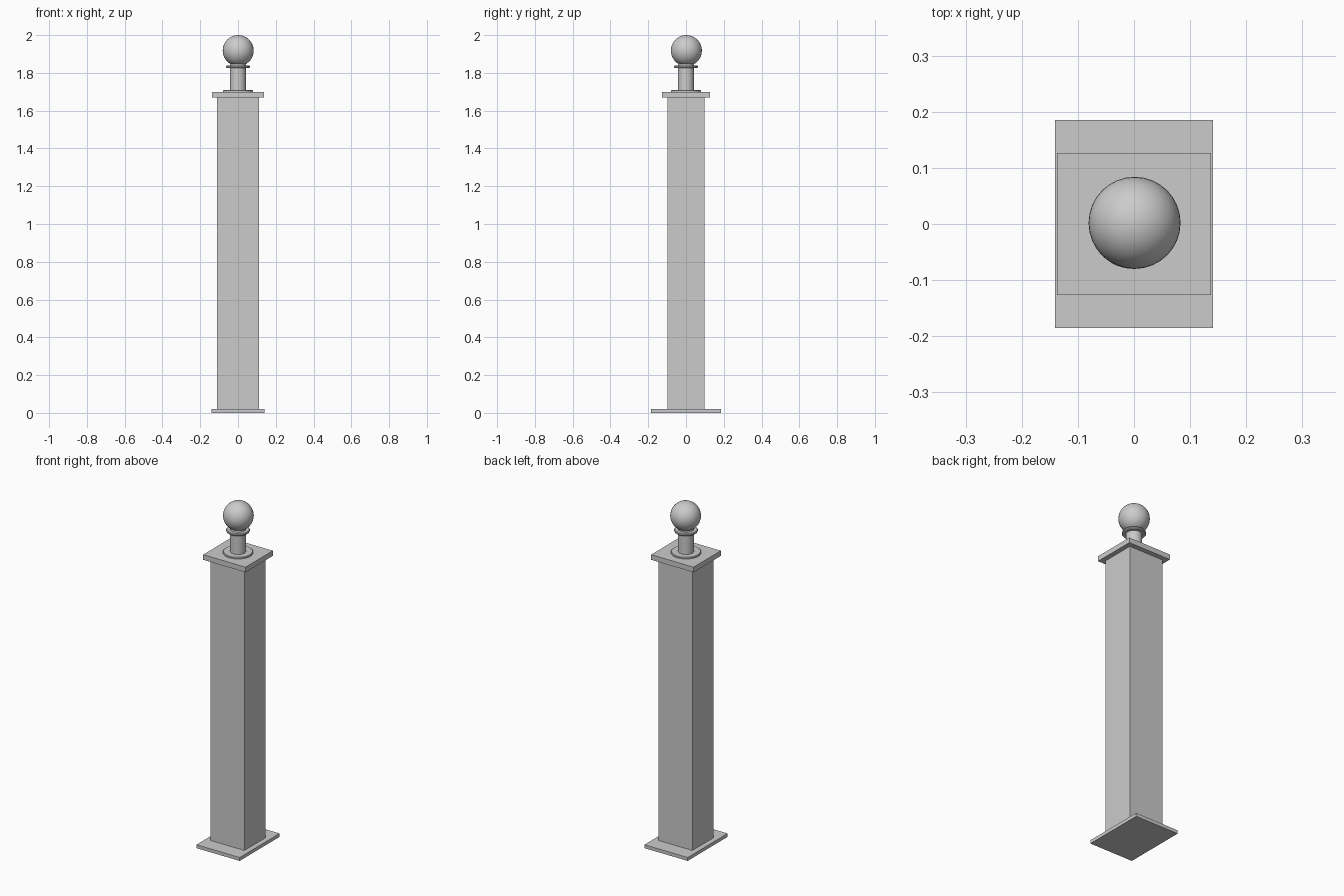
import bpy, bmesh, math

if "Cube" in bpy.data.objects:
    bpy.data.objects.remove(bpy.data.objects["Cube"])


def box(name, sx, sy, z0, z1):
    bpy.ops.mesh.primitive_cube_add(size=1, location=(0, 0, (z0 + z1) / 2))
    ob = bpy.context.object
    ob.name = name
    ob.scale = (sx, sy, z1 - z0)
    bpy.ops.object.transform_apply(location=False, rotation=False, scale=True)
    return ob


def lathe(name, profile, steps=32):
    # Spin a radius/height profile about z; ends on the axis close the shape
    bm = bmesh.new()
    verts = [bm.verts.new((r, 0, z)) for r, z in profile]
    edges = [bm.edges.new(p) for p in zip(verts, verts[1:])]
    bmesh.ops.spin(bm, geom=verts + edges, cent=(0, 0, 0), axis=(0, 0, 1),
                   angle=2 * math.pi, steps=steps)
    bmesh.ops.remove_doubles(bm, verts=bm.verts, dist=1e-5)
    bmesh.ops.recalc_face_normals(bm, faces=bm.faces)
    me = bpy.data.meshes.new(name)
    bm.to_mesh(me)
    bm.free()
    ob = bpy.data.objects.new(name, me)
    bpy.context.collection.objects.link(ob)
    smooth(ob)
    return ob


def smooth(ob):
    bpy.ops.object.select_all(action='DESELECT')
    ob.select_set(True)
    bpy.context.view_layer.objects.active = ob
    bpy.ops.object.shade_smooth_by_angle(angle=math.radians(35))


# Square post with floor plate and cap plate
box("base_plate", 0.281, 0.37, 0, 0.02)
box("post", 0.22, 0.196, 0.02, 1.67)
box("cap_plate", 0.275, 0.253, 1.67, 1.70)

# Turned neck: bottom flange, stem, collar ring, ball seat
lathe("finial_neck", [
    (0, 1.70), (0.08, 1.70), (0.08, 1.706), (0.077, 1.709), (0.043, 1.709),
    (0.043, 1.825), (0.060, 1.825), (0.063, 1.829), (0.063, 1.835),
    (0.060, 1.839), (0.042, 1.839), (0.040, 1.852), (0, 1.852)])

# Ball on top
bpy.ops.mesh.primitive_uv_sphere_add(segments=32, ring_count=20, radius=0.082,
                                     location=(0.001, 0.002, 1.918))
ball = bpy.context.object
ball.name = "finial_ball"
smooth(ball)
